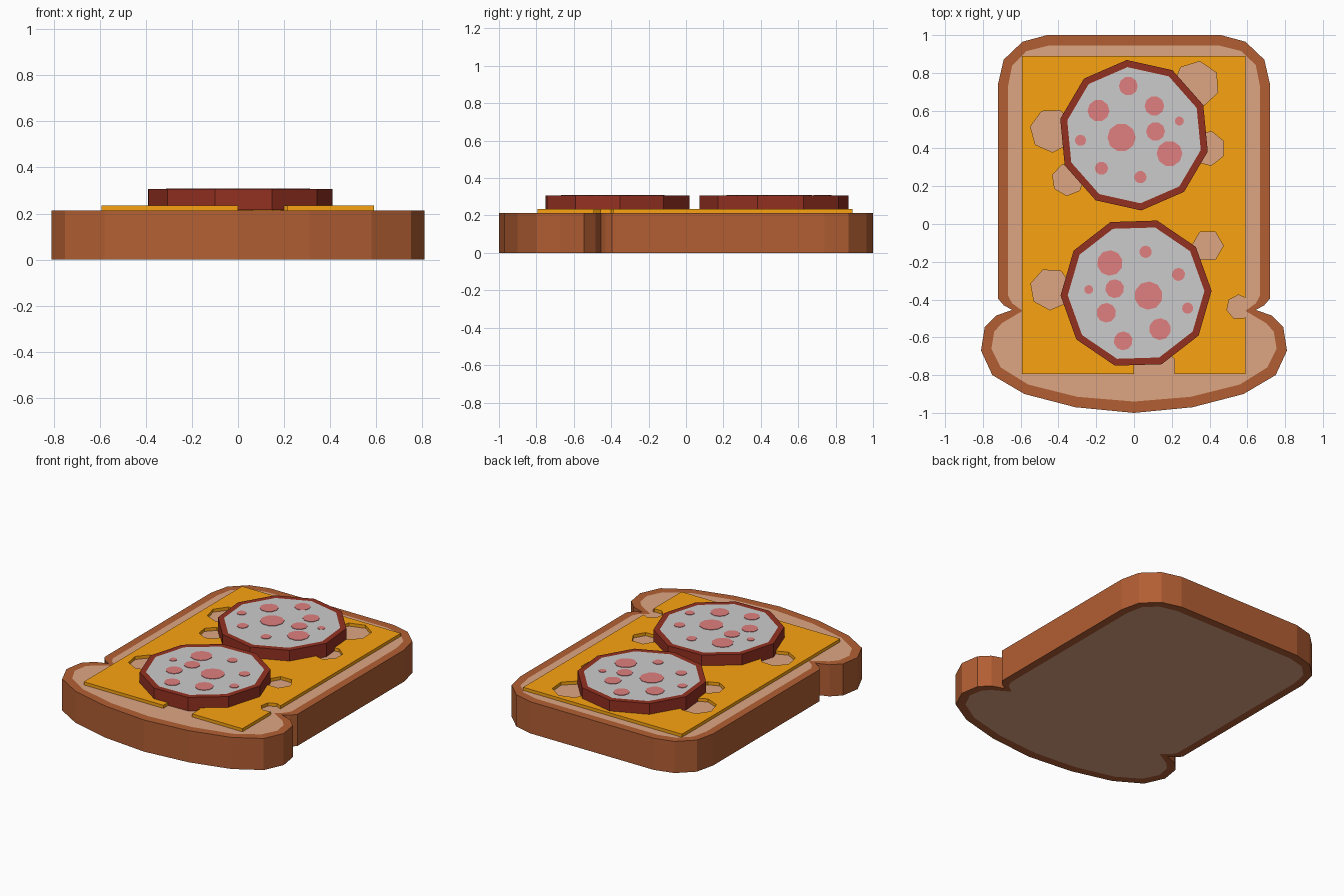
import bpy, bmesh
from math import sin, cos, radians, pi

if "Cube" in bpy.data.objects:
    bpy.data.objects.remove(bpy.data.objects["Cube"])


def material(name, rgb):
    m = bpy.data.materials.new(name)
    m.diffuse_color = (*rgb, 1)
    m.use_nodes = True
    m.node_tree.nodes["Principled BSDF"].inputs["Base Color"].default_value = m.diffuse_color
    return m


crust = material("crust", (0.448, 0.113, 0.033))
crumb = material("crumb", (0.730, 0.380, 0.224))
yellow = material("cheese_yellow", (0.955, 0.367, 0.006))
rind = material("rind_red", (0.296, 0.030, 0.015))
grey = material("slice_grey", (0.8, 0.8, 0.8))
pink = material("spot_pink", (0.748, 0.214, 0.214))


def ring(cx, cy, r, sides, deg=0):
    return [(cx + r * cos(radians(deg) + 2 * pi * i / sides),
             cy + r * sin(radians(deg) + 2 * pi * i / sides)) for i in range(sides)]


def finish(name, bm, mats):
    bmesh.ops.recalc_face_normals(bm, faces=bm.faces)
    me = bpy.data.meshes.new(name)
    bm.to_mesh(me)
    bm.free()
    for m in mats:
        me.materials.append(m)
    ob = bpy.data.objects.new(name, me)
    bpy.context.collection.objects.link(ob)
    return ob


def add_prism(bm, pts, z0, z1):
    lo = [bm.verts.new((x, y, z0)) for x, y in pts]
    hi = [bm.verts.new((x, y, z1)) for x, y in pts]
    bm.faces.new(lo[::-1])
    bm.faces.new(hi)
    for i in range(len(pts)):
        j = (i + 1) % len(pts)
        bm.faces.new((lo[i], lo[j], hi[j], hi[i]))


def prisms(name, outlines, z0, z1, mat):
    bm = bmesh.new()
    for pts in outlines:
        add_prism(bm, pts, z0, z1)
    return finish(name, bm, [mat] if mat else [])


def rimmed_slab(name, outer, inner, z0, z1, rim_mat, face_mat):
    """Slab whose flat faces have a border in the colour of the side."""
    bm = bmesh.new()
    loops = [[bm.verts.new((x, y, z)) for x, y in pts]
             for pts, z in ((inner, z0), (outer, z0), (outer, z1), (inner, z1))]
    for a, b in zip(loops, loops[1:]):
        for i in range(len(outer)):
            j = (i + 1) % len(outer)
            bm.faces.new((a[i], a[j], b[j], b[i]))
    for cap in (loops[0][::-1], loops[-1]):
        bm.faces.new(cap).material_index = 1
    return finish(name, bm, [rim_mat, face_mat])


def mirrored(half):
    return half + [(-x, y) for x, y in reversed(half) if x > 0]


# Bread: right half of crust and crumb outlines, mirrored
crust_half = [(0, -1.0), (0.31, -0.97), (0.58, -0.90), (0.75, -0.80), (0.81, -0.67),
              (0.79, -0.545), (0.73, -0.485), (0.645, -0.455), (0.69, -0.43),
              (0.72, -0.395), (0.72, 0.74), (0.69, 0.87), (0.59, 0.965), (0.46, 1.0)]
crumb_half = [(0, -0.94), (0.30, -0.915), (0.56, -0.85), (0.705, -0.76), (0.755, -0.66),
              (0.74, -0.57), (0.70, -0.525), (0.59, -0.46), (0.645, -0.42),
              (0.667, -0.38), (0.667, 0.73), (0.645, 0.84), (0.57, 0.915), (0.45, 0.945)]
TOP = 0.213
rimmed_slab("bread", mirrored(crust_half), mirrored(crumb_half), 0, TOP, crust, crumb)

# Cheese sheet with angular holes: x, y, radius, sides, rotation
sheet = [(-0.593, -0.795), (0.59, -0.795), (0.59, 0.89), (-0.593, 0.89)]
cheese = prisms("cheese", [sheet], TOP, 0.234, yellow)
holes = [(-0.435, 0.495, 0.115, 7, 15), (-0.35, 0.235, 0.085, 7, 60),
         (0.33, 0.74, 0.122, 7, 30), (0.39, 0.40, 0.092, 7, 25),
         (0.39, -0.115, 0.083, 6, 0), (-0.44, -0.345, 0.11, 7, 10),
         (0.555, -0.44, 0.065, 7, 40), (0.107, -0.76, 0.116, 8, 22.5)]
cutter = prisms("hole_cutter", [ring(*h) for h in holes], 0.15, 0.3, None)
cutter.hide_render = True
mod = cheese.modifiers.new("holes", 'BOOLEAN')
mod.operation = 'DIFFERENCE'
mod.solver = 'EXACT'
mod.object = cutter
bpy.context.view_layer.objects.active = cheese
bpy.ops.object.modifier_apply(modifier=mod.name)
bpy.data.objects.remove(cutter)

# Sausage slices: same spot pattern, turned for the second one
spots = [(-0.03, 0.26, 0.05), (0.108, 0.155, 0.052), (-0.188, 0.13, 0.058),
         (0.24, 0.075, 0.024), (0.114, 0.02, 0.05), (-0.066, -0.012, 0.075),
         (0.188, -0.097, 0.068), (-0.283, -0.027, 0.03), (-0.172, -0.175, 0.035),
         (0.034, -0.222, 0.033)]
for label, cx, cy, turn in (("back", 0.0, 0.47, 0), ("front", 0.011, -0.366, 158.3)):
    rot = 95.5 + turn
    rimmed_slab("sausage_slice_" + label, ring(cx, cy, 0.4, 10, rot),
                ring(cx, cy, 0.362, 10, rot), 0.215, 0.306, rind, grey)
    c, s = cos(radians(turn)), sin(radians(turn))
    discs = [ring(cx + x * c - y * s, cy + x * s + y * c, r, 10, turn) for x, y, r in spots]
    prisms("sausage_spots_" + label, discs, 0.30, 0.309, pink)
